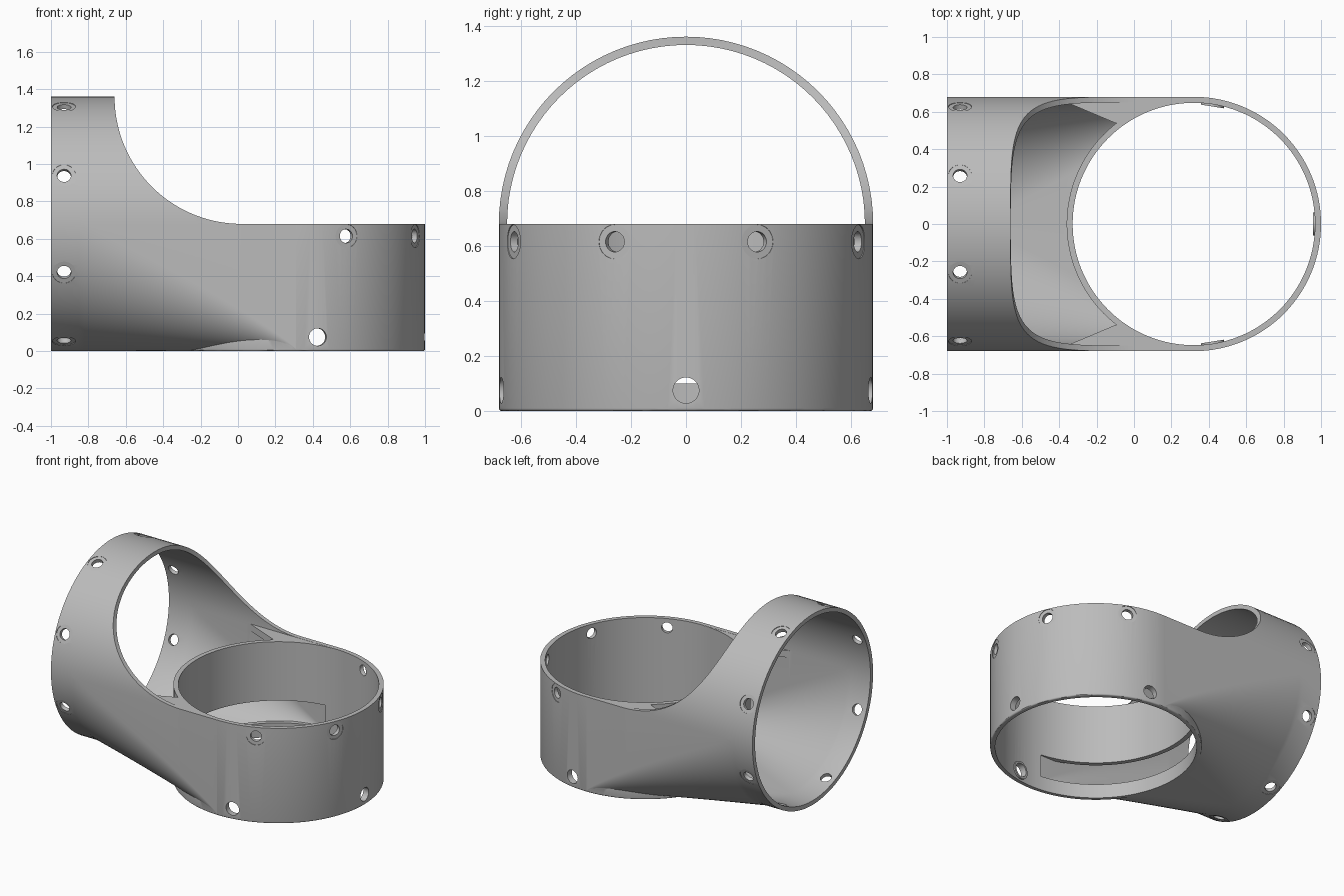
import bpy, bmesh, math
from mathutils import Matrix, Vector

if "Cube" in bpy.data.objects:
    bpy.data.objects.remove(bpy.data.objects["Cube"], do_unlink=True)

R, WALL = 0.68, 0.03          # outer radius and wall of both tubes
CX = 0.32                     # axis of the upright ring
START, END = -0.85, 0.31      # where the round tube turns into a square base


def to_object(name, bm):
    bmesh.ops.recalc_face_normals(bm, faces=bm.faces)
    mesh = bpy.data.meshes.new(name)
    bm.to_mesh(mesh)
    bm.free()
    ob = bpy.data.objects.new(name, mesh)
    bpy.context.collection.objects.link(ob)
    return ob


def cylinder(name, radius, a, b, segments=128, round_base=0):
    """Closed cylinder from point a to point b."""
    a, b = Vector(a), Vector(b)
    turn = (b - a).to_track_quat('Z', 'Y').to_matrix().to_4x4()
    bm = bmesh.new()
    bmesh.ops.create_cone(bm, cap_ends=True, segments=segments, radius1=radius,
                          radius2=radius, depth=(b - a).length,
                          matrix=Matrix.Translation((a + b) / 2) @ turn)
    if round_base:
        rim = [e for e in bm.edges if all(abs(v.co.z - a.z) < 1e-4 for v in e.verts)]
        bmesh.ops.bevel(bm, geom=rim, offset=round_base, segments=3,
                        affect='EDGES', profile=0.5)
    return to_object(name, bm)


def prism(name, outline, offset):
    """Extrude a flat outline along an offset."""
    bm = bmesh.new()
    face = bm.faces.new([bm.verts.new(p) for p in outline])
    ext = bmesh.ops.extrude_face_region(bm, geom=[face])["geom"]
    bmesh.ops.translate(bm, vec=offset,
                        verts=[g for g in ext if isinstance(g, bmesh.types.BMVert)])
    return to_object(name, bm)


def loft(name, inset, first_x):
    """Tube along x whose lower corners tighten towards the ring."""
    rad, n, steps = R - inset, 24, 40
    bm = bmesh.new()
    xs = [first_x] + [START + (END - START) * i / steps for i in range(steps + 1)]
    rows = []
    for x in xs:
        s = min(1, (CX - x) / (CX - START))
        c = min(rad, max(0.003, R * s ** 0.85 - inset))
        pts = [(rad * math.cos(math.pi * i / 48), R + rad * math.sin(math.pi * i / 48))
               for i in range(49)]
        for side, start in ((-1, math.pi), (1, 1.5 * math.pi)):
            for i in range(n + 1):
                a = start + math.pi / 2 * i / n
                pts.append((side * (rad - c) + c * math.cos(a),
                            inset + c + c * math.sin(a)))
        rows.append([bm.verts.new((x, y, z)) for y, z in pts])
    count = len(rows[0])
    for p, q in zip(rows, rows[1:]):
        for i in range(count):
            j = (i + 1) % count
            bm.faces.new((p[i], p[j], q[j], q[i]))
    bm.faces.new(rows[0])
    bm.faces.new(rows[-1])
    bmesh.ops.remove_doubles(bm, verts=bm.verts, dist=1e-5)
    return to_object(name, bm)


def combine(ob, other, op='DIFFERENCE'):
    """Apply a boolean and discard the second object."""
    mod = ob.modifiers.new("cut", 'BOOLEAN')
    mod.operation, mod.object, mod.solver = op, other, 'EXACT'
    bpy.context.view_layer.update()
    graph = bpy.context.evaluated_depsgraph_get()
    mesh = bpy.data.meshes.new_from_object(ob.evaluated_get(graph))
    ob.modifiers.clear()
    ob.data = mesh
    bpy.data.objects.remove(other, do_unlink=True)


# Outer body: sideways tube joined to the upright ring
body = loft("tube_coupling", 0, -1)
combine(body, cylinder("ring", R, (CX, 0, 0), (CX, 0, 0.75), round_base=0.01), 'UNION')

# Quarter-round scoop and flat top of the ring
arc = [math.pi + math.pi / 2 * i / 40 for i in range(41)]
outline = [(0.02 + R * math.cos(a), -1, 2 * R + R * math.sin(a)) for a in arc]
outline += [(1.2, -1, R), (1.2, -1, 1.6), (0.02 - R, -1, 1.6)]
combine(body, prism("scoop", outline, (0, 2, 0)))

# Hollow of the sideways tube, leaving the ring wall with its low window
hollow = loft("hollow", WALL, -1.1)
wall = cylinder("ring_wall", R, (CX, 0, -0.2), (CX, 0, 0.679))
window = prism("window", [(-0.6, -1, 0.1), (0.24, -1, 0.1), (0.24, -1, 0.26),
                          (-0.6, -1, 0.26)], (0, 2, 0))
combine(wall, window)
combine(hollow, wall)

# Small webs bridging the ring and the side walls
for s in (-1, 1):
    web = [(-0.36, 0.65), (-0.1, 0.54), (0.2, 0.54), (0.2, 0.72), (-0.36, 0.72)]
    combine(hollow, prism("web", [(x, s * y, 0.63) for x, y in web], (0, 0, 0.049)))
combine(body, hollow)
combine(body, cylinder("bore", R - WALL - 0.002, (CX, 0, -0.5), (CX, 0, 2)))


def drill(centre, direction, radius, seat=False):
    c, d = Vector(centre), Vector(direction)
    if seat:
        combine(body, cylinder("seat", 0.062, c + d * 0.675, c + d * 0.8, 32))
    combine(body, cylinder("drill", radius, c + d * 0.5, c + d * 0.8, 32))


# Screw holes around the sideways tube
for k in range(8):
    a = math.radians(22.5 + 45 * k)
    drill((-0.93, 0, R), (0, math.cos(a), math.sin(a)), 0.037, True)

# Upper screw holes of the ring
for deg in (-67.5, -22.5, 22.5, 67.5):
    a = math.radians(deg)
    drill((CX, 0, 0.615), (math.cos(a), math.sin(a), 0), 0.037, True)

# Lower holes of the ring with flat pads inside
for deg in (-81, 0, 81):
    a = math.radians(deg)
    c, d = Vector((CX, 0, 0.075)), Vector((math.cos(a), math.sin(a), 0))
    combine(body, cylinder("pad", 0.062, c + d * 0.636, c + d * 0.664, 32), 'UNION')
    drill(c, d, 0.047)

# Plain grey finish
grey = bpy.data.materials.new("grey")
grey.use_nodes = True
colour = (0.5, 0.5, 0.5, 1)
grey.diffuse_color = colour
grey.node_tree.nodes["Principled BSDF"].inputs["Base Color"].default_value = colour
body.data.materials.clear()
body.data.materials.append(grey)
for p in body.data.polygons:
    p.material_index = 0

bpy.ops.object.select_all(action='DESELECT')
body.select_set(True)
bpy.context.view_layer.objects.active = body
bpy.ops.object.shade_smooth_by_angle(angle=math.radians(30))
